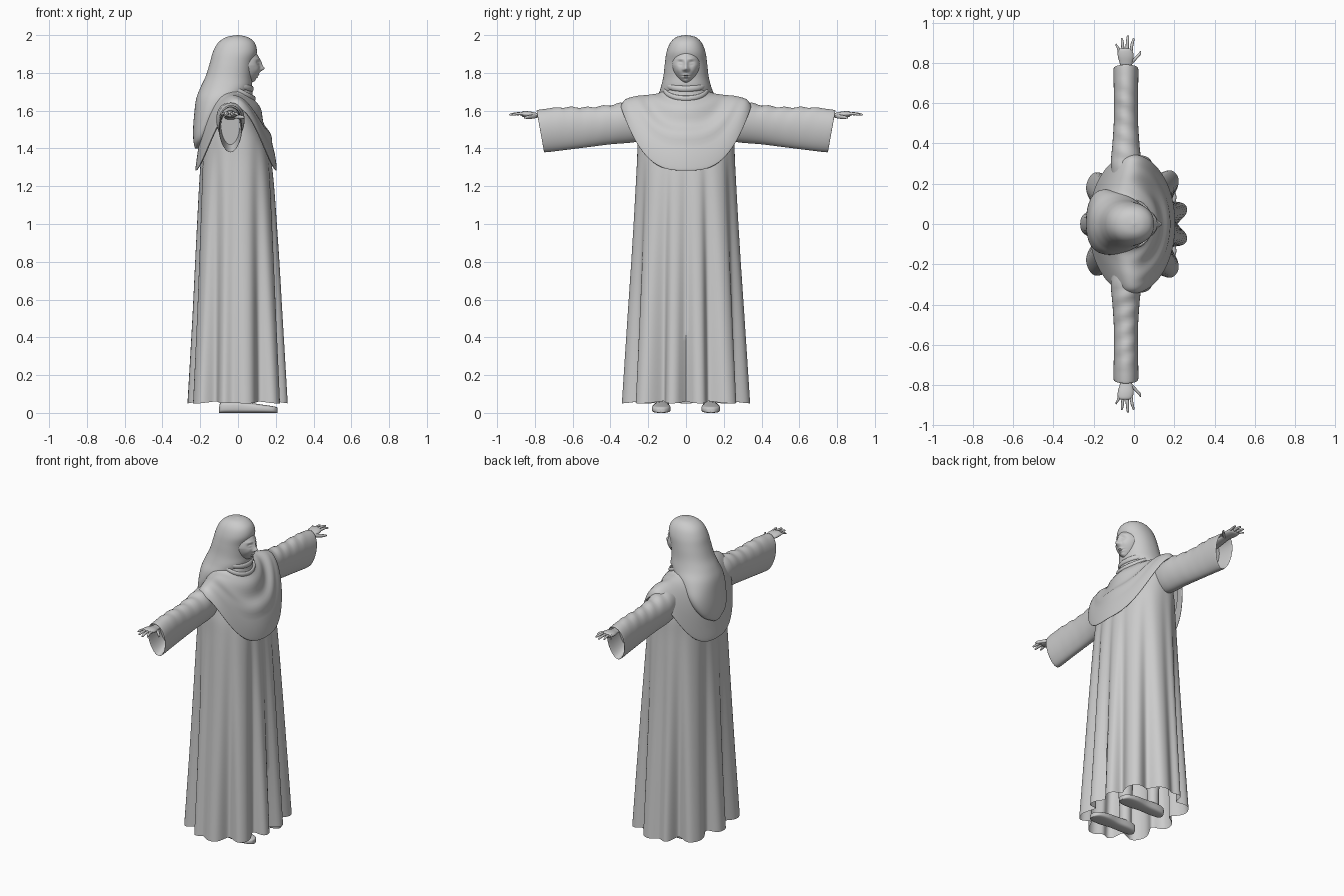
import bpy, bmesh
from math import sin, cos, pi, exp, atan2, degrees, copysign
from mathutils import Vector

cube = bpy.data.objects.get("Cube")
if cube:
    bpy.data.objects.remove(cube)

mat = bpy.data.materials.new("stone grey")
mat.use_nodes = True
GREY = (0.6, 0.6, 0.6, 1)
mat.diffuse_color = GREY
mat.node_tree.nodes["Principled BSDF"].inputs["Base Color"].default_value = GREY


def finish(name, bm, angle=60):
    bmesh.ops.recalc_face_normals(bm, faces=bm.faces)
    me = bpy.data.meshes.new(name)
    bm.to_mesh(me)
    bm.free()
    me.materials.append(mat)
    ob = bpy.data.objects.new(name, me)
    bpy.context.collection.objects.link(ob)
    bpy.context.view_layer.objects.active = ob
    ob.select_set(True)
    bpy.ops.object.shade_smooth_by_angle(angle=angle * pi / 180)
    ob.select_set(False)
    return ob


def loft(name, rings, cap_first=False, cap_last=False):
    bm = bmesh.new()
    vs = [[bm.verts.new(p) for p in r] for r in rings]
    n = len(vs[0])
    for a, b in zip(vs, vs[1:]):
        for i in range(n):
            j = (i + 1) % n
            bm.faces.new((a[i], a[j], b[j], b[i]))
    if cap_first:
        bm.faces.new(vs[0])
    if cap_last:
        bm.faces.new(vs[-1])
    return finish(name, bm)


def smooth_rows(rows, steps):
    """Catmull-Rom interpolation between key rows."""
    rows = [Vector(r) for r in rows]
    out = []
    for i in range(len(rows) - 1):
        p0, p1, p2 = rows[max(i - 1, 0)], rows[i], rows[i + 1]
        p3 = rows[min(i + 2, len(rows) - 1)]
        for k in range(steps):
            t = k / steps
            out.append(0.5 * (2 * p1 + (p2 - p0) * t + (2 * p0 - 5 * p1 + 4 * p2 - p3) * t ** 2
                              + (3 * p1 - p0 - 3 * p2 + p3) * t ** 3))
    return out + [rows[-1]]


def oval(front, back, half, power=2.0, n=96):
    """Points (x, y, angle) round an oval running from x=back to x=front."""
    mid, rad = (front + back) / 2, (front - back) / 2
    for i in range(n):
        t = 2 * pi * i / n
        c, s = cos(t), sin(t)
        yield (mid + rad * copysign(abs(c) ** (2 / power), c),
               half * copysign(abs(s) ** (2 / power), s), t)


def bump(d, width):
    return exp(-(d / width) ** 2)


# Robe: deep vertical folds that open towards the hem
GROOVES = ((0, 0.20, 8), (32, 0.25, 8), (66, 0.20, 8), (95, 0.08, 6), (116, 0.22, 8), (158, 0.24, 10))
rings = []
for z, front, back, half in smooth_rows([
        (0.05, 0.268, -0.268, 0.342), (0.5, 0.24, -0.242, 0.312), (0.9, 0.215, -0.222, 0.285),
        (1.3, 0.182, -0.2, 0.262), (1.46, 0.14, -0.18, 0.255), (1.58, 0.08, -0.14, 0.235),
        (1.65, 0.04, -0.1, 0.16)], 8):
    ring = []
    depth = max(0, 1 - z / 1.45) ** 0.8
    for x, y, t in oval(front, back, half, 2.5, 200):
        a = abs(degrees(atan2(y, x)))
        cut = sum(d * bump(a - g, w) for g, d, w in GROOVES)
        k = 1 - cut * depth
        hem = 0.012 * cut / 0.25 if z < 0.06 else 0
        ring.append((x * k, y * k, z + hem))
    rings.append(ring)
loft("robe", rings, cap_last=True)

# Shoulder cape: high over the arms, hanging low at front and back
rings = []
rows = smooth_rows([
    # side, front, back, front z, side z
    (0.085, 0.06, -0.12, 1.75, 1.75), (0.13, 0.085, -0.15, 1.68, 1.70), (0.19, 0.125, -0.18, 1.58, 1.685),
    (0.26, 0.165, -0.2, 1.48, 1.678), (0.32, 0.195, -0.215, 1.37, 1.66), (0.345, 0.205, -0.225, 1.29, 1.625),
    (0.335, 0.195, -0.215, 1.292, 1.615), (0.31, 0.185, -0.2, 1.34, 1.62)], 6)
for i, (side, front, back, zf, zs) in enumerate(rows):
    ring = []
    for x, y, t in oval(front, back, side):
        lift = abs(sin(t)) ** 3
        swag = 0.006 * sin(i * 0.75) * max(0, cos(t)) if 2 < i < 22 else 0
        ring.append((x + swag, y, zf + (zs - zf) * lift + swag))
    rings.append(ring)
loft("shoulder_cape", rings)

# Head veil with its long back drape
rings = []
for z, front, back, half in smooth_rows([
        (2.0, 0.002, -0.002, 0.002), (1.99, 0.05, -0.06, 0.05), (1.96, 0.088, -0.105, 0.083),
        (1.91, 0.1, -0.133, 0.103), (1.85, 0.082, -0.15, 0.112), (1.78, 0.074, -0.172, 0.12),
        (1.72, 0.07, -0.2, 0.135), (1.66, 0.02, -0.222, 0.155), (1.58, -0.06, -0.232, 0.16),
        (1.5, -0.12, -0.238, 0.14), (1.44, -0.17, -0.236, 0.1), (1.4, -0.2, -0.228, 0.03)], 5):
    rings.append([(x, y + 0.012 * bump(z - 1.55, 0.1), z) for x, y, t in oval(front, back, half, 2.15)])
loft("head_veil", rings, True, True)

# Chin cowl wrapped under the face
for name, zc, rad, drop, thick in (("upper_cowl_fold", 1.738, 0.078, 0.022, 0.016),
                                   ("lower_cowl_fold", 1.71, 0.09, 0.045, 0.014)):
    rings = []
    for i in range(41):
        t = -pi / 2 + pi * i / 40
        c = Vector((-0.005 + rad * cos(t), (rad + 0.022) * sin(t), zc - drop * cos(t)))
        out = Vector((cos(t), sin(t), 0))
        rings.append([c + out * thick * 0.6 * cos(a) + Vector((0, 0, thick * sin(a)))
                      for a in (2 * pi * k / 12 for k in range(12))])
    loft(name, rings, True, True)

# Face sculpted from a ball: (y, z, y width, z width, push)
FEATURES = (
    (0, 1.845, 0.010, 0.026, 0.010), (0, 1.822, 0.012, 0.013, 0.019),
    (0.013, 1.817, 0.007, 0.008, 0.007), (0.029, 1.852, 0.015, 0.012, -0.011),
    (0.029, 1.850, 0.011, 0.006, 0.007), (0.028, 1.874, 0.020, 0.007, 0.004),
    (0, 1.789, 0.017, 0.005, 0.008), (0, 1.784, 0.022, 0.0025, -0.005),
    (0, 1.777, 0.015, 0.005, 0.008), (0, 1.756, 0.018, 0.012, 0.010),
    (0.042, 1.815, 0.018, 0.02, 0.004))
bm = bmesh.new()
bmesh.ops.create_uvsphere(bm, u_segments=112, v_segments=96, radius=1)
for v in bm.verts:
    p = v.co
    z = 1.84 + 0.1 * p.z
    y = 0.077 * p.y * (1 - 0.22 * max(0, -p.z))
    x = 0.03 + 0.088 * p.x
    if p.x > 0:
        for fy, fz, wy, wz, push in FEATURES:
            x += push * bump(abs(y) - fy, wy) * bump(z - fz, wz)
    v.co = (x, y, z)
finish("face", bm)


def tube(name, rows, squash=1.0, n=14):
    """Round limb running outward along y: rows are (x, y, z, radius)."""
    rings = [[(x + r * cos(a), y, z + r * squash * sin(a)) for a in (2 * pi * k / n for k in range(n))]
             for x, y, z, r in smooth_rows(rows, 4)]
    return loft(name, rings, True, True)


# Fingers: base x, tip x, tip y, radius
FINGERS = {"little_finger": (-0.072, -0.088, 0.895, 0.0065), "ring_finger": (-0.054, -0.06, 0.924, 0.0075),
           "middle_finger": (-0.035, -0.03, 0.936, 0.008), "index_finger": (-0.016, -0.003, 0.922, 0.0075)}

for side, s in (("left", 1), ("right", -1)):
    # Wide hanging sleeve, with the cuff turned inward
    rings = []
    for y0, y1, top, low, half in smooth_rows([
            # y at top, y at bottom, top z, bottom z, half width
            (0.16, 0.2, 1.64, 1.45, 0.06), (0.3, 0.28, 1.645, 1.432, 0.075), (0.4, 0.4, 1.63, 1.422, 0.067),
            (0.52, 0.51, 1.618, 1.408, 0.06), (0.65, 0.63, 1.618, 1.393, 0.06), (0.778, 0.74, 1.605, 1.38, 0.062),
            (0.776, 0.738, 1.598, 1.387, 0.056), (0.68, 0.65, 1.598, 1.42, 0.05)], 6):
        ring = []
        for k in range(48):
            a = 2 * pi * k / 48
            u = (1 + sin(a)) / 2
            w = half * cos(a) * (0.86 + 0.26 * u)
            wrinkle = 0.004 * sin(y0 * 75 + 2 * cos(a)) * u if 0.3 < y0 < 0.7 else 0
            ring.append((-0.04 + w, s * (y1 + (y0 - y1) * u), low + (top - low) * u + wrinkle))
        rings.append(ring)
    loft(side + "_sleeve", rings, True, True)

    # Hand and forearm
    tube(side + "_hand", [(-0.04, s * 0.66, 1.565, 0.034), (-0.04, s * 0.76, 1.573, 0.028),
                          (-0.04, s * 0.79, 1.576, 0.029), (-0.041, s * 0.83, 1.58, 0.039),
                          (-0.044, s * 0.862, 1.582, 0.036), (-0.044, s * 0.872, 1.582, 0.022)], 0.42, 24)
    for name, (x0, x1, tip, r) in FINGERS.items():
        tube(side + "_" + name, [(x0, s * 0.84, 1.581, r), (x0 * 0.6 + x1 * 0.4, s * (0.5 * tip + 0.425), 1.584, r),
                                 (x1, s * (tip - 0.006), 1.579, r * 0.75), (x1, s * tip, 1.578, r * 0.2)])
    tube(side + "_thumb", [(-0.025, s * 0.79, 1.573, 0.012), (0.0, s * 0.815, 1.568, 0.011),
                           (0.024, s * 0.84, 1.565, 0.009), (0.033, s * 0.858, 1.563, 0.003)])

    # Shoe with flat sole, and the leg inside the robe
    rings = []
    for x, half, h in smooth_rows([(-0.1, 0.012, 0.03), (-0.09, 0.032, 0.055), (-0.04, 0.04, 0.06), (0.04, 0.04, 0.056),
                                   (0.12, 0.05, 0.045), (0.18, 0.044, 0.036), (0.205, 0.024, 0.03),
                                   (0.21, 0.006, 0.022)], 4):
        rings.append([(x, s * (0.13 + 0.1 * max(0, x) * 0.1) + half * copysign(abs(cos(a)) ** 0.7, cos(a)),
                       h / 2 + h / 2 * copysign(abs(sin(a)) ** 0.6, sin(a)))
                      for a in (2 * pi * k / 32 for k in range(32))])
    loft(side + "_shoe", rings, True, True)
    loft(side + "_leg", [[(x, y + s * 0.125, z) for x, y, t in oval(-0.04 + r, -0.04 - r, r, 2, 24)]
                         for z, r in ((0.03, 0.034), (0.12, 0.034), (0.4, 0.05), (0.7, 0.06))], True, True)
